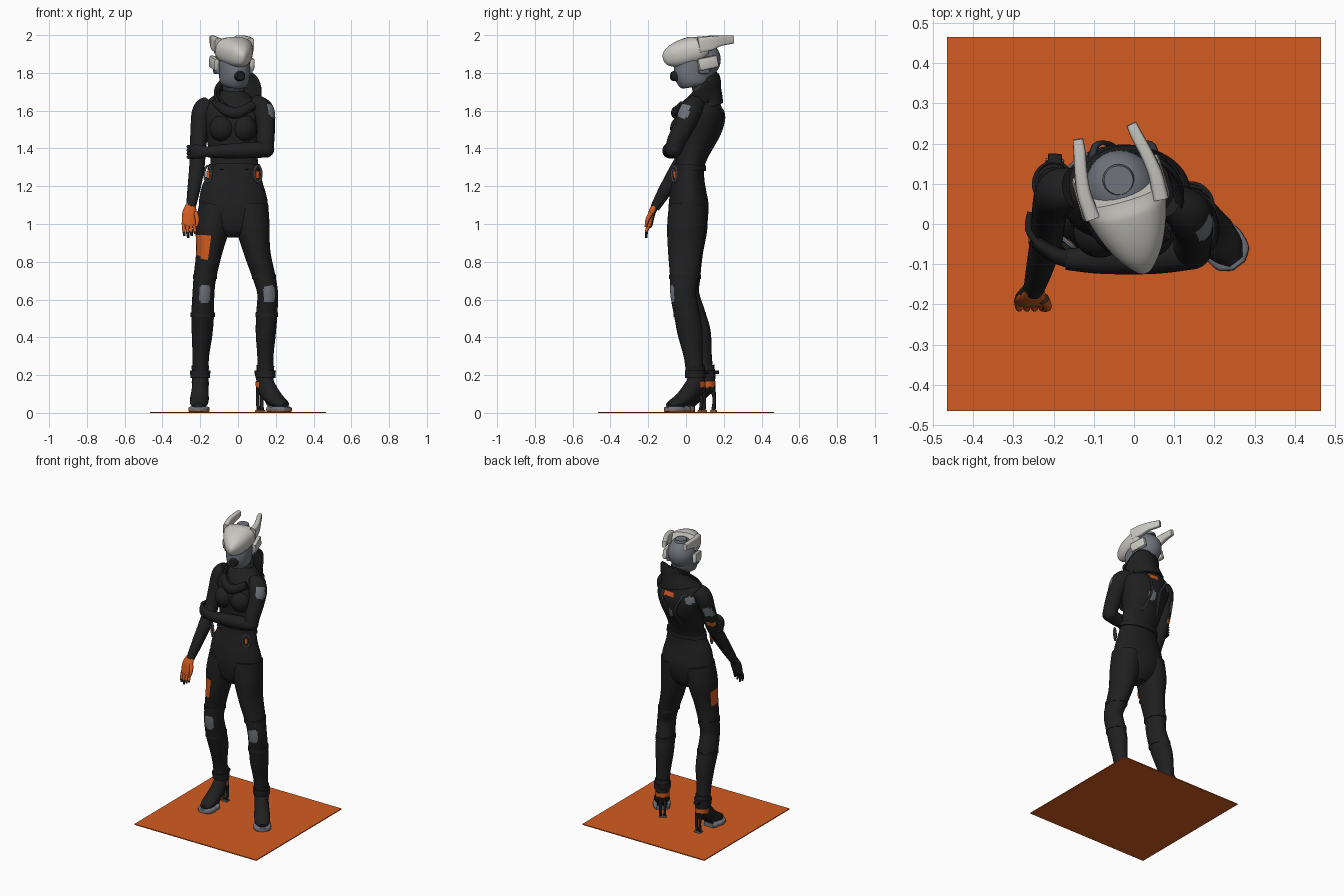
import bpy, bmesh, math
from mathutils import Vector, Matrix

def mat(name, c):
    m = bpy.data.materials.new(name)
    m.diffuse_color = (*c, 1)
    return m

BLACK = mat("suit_black", (0.014, 0.014, 0.014))
ORANGE = mat("orange", (0.65, 0.105, 0.014))
GREY = mat("mid_grey", (0.16, 0.175, 0.20))
WHITE = mat("shell_white", (0.58, 0.57, 0.53))
DARK = mat("dark_grey", (0.035, 0.037, 0.042))

def finish(name, bm, mats, paint=None, M=None, angle=40):
    if M:
        bm.transform(M)
    bmesh.ops.recalc_face_normals(bm, faces=bm.faces)
    bm.normal_update()
    if paint:
        for f in bm.faces:
            f.material_index = paint(f.calc_center_median(), f.normal)
    me = bpy.data.meshes.new(name)
    bm.to_mesh(me)
    bm.free()
    ob = bpy.data.objects.new(name, me)
    bpy.context.collection.objects.link(ob)
    for m in mats:
        me.materials.append(m)
    me.shade_smooth()
    me.set_sharp_from_angle(angle=math.radians(angle))
    return ob

def spline(pts, sub):
    """Catmull-Rom through tuples of any length"""
    out, n = [], len(pts)
    for i in range(n - 1):
        p = [pts[max(0, min(n - 1, i + k))] for k in (-1, 0, 1, 2)]
        for s in range(sub):
            t = s / sub
            out.append([0.5 * (2*b + (c - a)*t + (2*a - 5*b + 4*c - d)*t*t + (3*b - a - 3*c + d)*t**3)
                        for a, b, c, d in zip(*p)])
    return out + [list(pts[-1])]

def tube(name, pts, mats, paint=None, seg=24, sub=5, ref=(1, 0, 0), power=2, M=None, caps=True):
    """Loft of elliptical sections (x, y, z, side radius, other radius)"""
    rows, bm, rings = spline(pts, sub), bmesh.new(), []
    for i, r in enumerate(rows):
        a, b = rows[max(0, i - 1)], rows[min(len(rows) - 1, i + 1)]
        t = (Vector(b[:3]) - Vector(a[:3])).normalized()
        u = Vector(ref)
        u = (u - t * u.dot(t)).normalized()
        v = t.cross(u)
        ring = []
        for k in range(seg):
            c, s = math.cos(k * math.tau / seg), math.sin(k * math.tau / seg)
            c = math.copysign(abs(c) ** (2 / power), c)
            s = math.copysign(abs(s) ** (2 / power), s)
            ring.append(bm.verts.new(Vector(r[:3]) + u * c * r[3] + v * s * r[4]))
        rings.append(ring)
    for p, q in zip(rings, rings[1:]):
        for k in range(seg):
            bm.faces.new((p[k], p[(k + 1) % seg], q[(k + 1) % seg], q[k]))
    if caps:
        bm.faces.new(rings[0])
        bm.faces.new(rings[-1])
    return finish(name, bm, mats, paint, M)

def ball(name, loc, rad, m, M=None):
    bm = bmesh.new()
    bmesh.ops.create_uvsphere(bm, u_segments=28, v_segments=18, radius=1)
    bm.transform(Matrix.Translation(loc) @ Matrix.Diagonal((*rad, 1)))
    return finish(name, bm, [m], None, M)

def box(name, loc, size, m, bevel=0.0, M=None, rot=None):
    bm = bmesh.new()
    bmesh.ops.create_cube(bm, size=1)
    bm.transform(Matrix.Diagonal((*size, 1)))
    if bevel:
        bmesh.ops.bevel(bm, geom=bm.edges[:], offset=bevel, segments=2, affect='EDGES', profile=0.5)
    bm.transform(Matrix.Translation(loc) @ (rot or Matrix()))
    return finish(name, bm, [m], None, M)

# base plate
box("base_plate", (0, 0, 0.003), (0.93, 0.93, 0.006), ORANGE)

# torso, with painted patches on the back
def back_paint(c, n):
    if n.y > 0.2:
        if abs(c.z - 1.61) < 0.014 and abs(c.x) < 0.042:
            return 1
        if math.hypot(c.x + 0.14, c.z - 1.59) < 0.026 or math.hypot(c.x, (c.z - 1.48) * 0.8) < 0.025:
            return 2
    return 0

tube("torso", [(-.025, .01, .93, .05, .05), (-.025, .01, .98, .13, .09), (-.025, .014, 1.08, .18, .106),
               (-.025, .012, 1.17, .172, .096), (-.02, .015, 1.25, .145, .082), (-.02, .025, 1.33, .125, .078),
               (-.025, .045, 1.42, .135, .098), (-.025, .062, 1.5, .15, .122), (-.025, .082, 1.58, .165, .118),
               (-.025, .092, 1.64, .14, .095), (-.02, .1, 1.7, .065, .06)],
     [BLACK, ORANGE, GREY], back_paint, seg=72, sub=9)
for x in (-.085, .035):
    ball("bust", (x, -.018, 1.505), (.066, .066, .07), BLACK)
tube("belt", [(-.02, .02, 1.285, .142, .086), (-.02, .022, 1.315, .137, .085)], [BLACK], seg=40, sub=1)

# harness straps on the back
for s in (-1, 1):
    tube("back_strap", [(-.025 + s*.09, .1, 1.67, .01, .006), (-.025 + s*.07, .195, 1.6, .01, .006),
                        (-.02 + s*.03, .188, 1.5, .01, .006), (-.02 + s*.06, .125, 1.38, .01, .006)], [DARK], seg=8)

# legs, with knee pads and a thigh pocket patch
def leg_paint(kx, pocket):
    def f(c, n):
        if n.y < -0.1 and abs((c.x - kx) / .03)**4 + abs((c.z - .63) / .046)**4 < 1:
            return 2
        if pocket and .81 < c.z < .94 and n.x < 0.05 and n.y < 0.3 and not (c.x < -.2 and c.z < .83):
            return 1
        return 0
    return f

legs = {"left": ([(-.115, .015, 1.1, .09, .1), (-.135, .01, .98, .09, .103), (-.153, 0, .85, .069, .09),
                  (-.175, 0, .72, .06, .076), (-.183, 0, .63, .058, .07), (-.187, .03, .52, .06, .073),
                  (-.19, .062, .42, .055, .07), (-.197, .085, .3, .044, .052), (-.2, .1, .19, .042, .047)], -.177, True),
        "right": ([(.07, .01, 1.1, .09, .1), (.08, 0, .98, .088, .1), (.102, -.005, .85, .07, .09),
                   (.138, -.01, .72, .06, .075), (.157, -.015, .63, .055, .068), (.152, .005, .52, .056, .068),
                   (.147, .022, .42, .053, .066), (.145, .038, .3, .043, .05), (.145, .05, .19, .042, .047)], .165, False)}
for side, (pts, kx, pocket) in legs.items():
    tube(side + "_leg", pts, [BLACK, ORANGE, GREY], leg_paint(kx, pocket), seg=48, sub=10)
    for x, y, z, a, b in (pts[3], pts[5]):
        tube(side + "_knee_band", [(x, y, z - .012, a + .004, b + .004), (x, y, z + .012, a + .004, b + .004)],
             [BLACK], seg=32, sub=1)

# heeled boots, built facing -y then turned
for side, x, y, ang in (("left", -.2, .1, -3), ("right", .145, .05, 37)):
    M = Matrix.Translation((x, y, 0)) @ Matrix.Rotation(math.radians(ang), 4, 'Z')
    tube(side + "_boot", [(0, 0, .25, .046, .05), (0, .004, .17, .043, .05), (0, -.03, .115, .045, .052),
                          (0, -.09, .07, .05, .038), (0, -.145, .048, .044, .026), (0, -.18, .042, .02, .012)],
         [BLACK], M=M)
    tube(side + "_ankle_cuff", [(0, 0, .185, .052, .056), (0, 0, .225, .054, .058)], [BLACK], sub=1, M=M)
    box(side + "_cuff_tab", (0, .06, .215), (.035, .03, .02), BLACK, .004, M)
    tube(side + "_sole", [(0, -.055, .018, .035, .016), (0, -.075, .018, .05, .018), (0, -.1, .018, .052, .014),
                          (0, -.13, .018, .056, .018), (0, -.17, .018, .048, .016), (0, -.192, .02, .02, .012)],
         [GREY], power=4, M=M)
    for a in (-1, 1):  # split heel posts
        tube(side + "_heel_post", [(a*.014, .035, .14, .014, .02), (a*.014, .05, .08, .009, .009),
                                   (a*.012, .045, .01, .009, .012)], [BLACK], seg=10, M=M)
    box(side + "_heel_tip", (0, .045, .007), (.045, .035, .014), GREY, .003, M)
    tube(side + "_arch", [(0, .045, .12, .03, .008), (0, -.02, .075, .03, .008), (0, -.07, .03, .035, .008)],
         [BLACK], seg=12, M=M)
    tube(side + "_heel_patch", [(0, .012, .135, .044, .044), (0, .01, .165, .046, .046)], [BLACK, ORANGE],
         lambda c, n, m=M.inverted(): int((m @ c).y > .0), sub=1, M=M)

# hanging arm and hand with orange palm
tube("left_arm", [(-.15, .09, 1.64, .04, .05), (-.185, .08, 1.6, .056, .058), (-.205, .05, 1.49, .047, .05),
                  (-.212, .01, 1.38, .042, .045), (-.22, -.05, 1.28, .04, .042), (-.236, -.115, 1.17, .033, .035),
                  (-.25, -.165, 1.085, .025, .025)], [BLACK, GREY, ORANGE],
     lambda c, n: 1 if 1.48 < c.z < 1.54 and n.y > .1 and n.x < -.3 else
     2 if 1.4 < c.z < 1.43 and n.y > .2 and n.x < 0 else 0, seg=32, sub=8)
palm = lambda c, n: int(n.x * .6 - n.y * .8 > -.15 and c.z > .96)
tube("left_palm", [(-.25, -.16, 1.1, .026, .02), (-.256, -.18, 1.06, .038, .019), (-.26, -.192, 1.0, .038, .016),
                   (-.262, -.195, .985, .034, .012)], [BLACK, ORANGE], palm)
for i in range(4):
    x = -.289 + i * .019
    tube("left_finger", [(x, -.193, 1.0, .009, .01), (x + .003, -.208, .965, .009, .009),
                         (x + .006, -.21, .925 + .012 * abs(i - 1), .006, .006)], [BLACK, ORANGE], palm, seg=10)
tube("left_thumb", [(-.225, -.185, 1.06, .014, .014), (-.215, -.205, 1.02, .011, .011), (-.222, -.212, .985, .007, .007)],
     [BLACK, ORANGE], palm, seg=10)

# folded arm crossing the body
tube("right_upper_arm", [(.09, .06, 1.645, .04, .05), (.135, .025, 1.6, .056, .06), (.147, -.01, 1.52, .049, .055),
                         (.145, -.05, 1.44, .047, .05), (.145, -.065, 1.395, .045, .045)], [BLACK, GREY],
     lambda c, n: int(n.x > .3 and ((c.y + .012) / .032)**4 + ((c.z - 1.6) / .038)**4 < 1), seg=36, sub=9)
ball("right_elbow", (.146, -.066, 1.395), (.046, .046, .044), BLACK)
tube("right_forearm", [(.15, -.068, 1.395, .044, .043), (.05, -.082, 1.39, .042, .042),
                       (-.08, -.088, 1.385, .036, .037), (-.17, -.088, 1.382, .026, .028)], [BLACK], ref=(0, 1, 0))
tube("right_hand", [(-.16, -.088, 1.383, .022, .026), (-.2, -.075, 1.383, .02, .036), (-.245, -.045, 1.383, .016, .036)],
     [BLACK], ref=(0, 1, 0))
for i in range(4):
    z = 1.355 + i * .018
    tube("right_finger", [(-.235, -.055, z, .01, .009), (-.262, -.015, z, .01, .009), (-.258, .03, z, .008, .008)],
         [BLACK], ref=(0, 0, 1), seg=10)

# hip clips: looped rings with orange tags
for x, y, a in ((.105, -.062, 35), (-.16, -.05, -40)):
    M = Matrix.Translation((x, y, 1.265)) @ Matrix.Rotation(math.radians(a), 4, 'Z')
    loop = [(.024 * math.cos(t * math.tau / 12), 0, .042 * math.sin(t * math.tau / 12), .006, .006) for t in range(13)]
    tube("hip_clip", loop, [GREY], ref=(0, 1, 0), seg=8, sub=2, M=M)
    box("hip_tag", (0, .004, -.005), (.022, .008, .04), ORANGE, .002, M)

# neck and flared collar
tube("neck", [(-.02, .1, 1.66, .06, .06), (-.025, .09, 1.78, .06, .065)], [DARK], sub=2)
col = tube("collar", [(-.015, .085, 1.63, .13, .1), (-.01, .08, 1.655, .105, .105), (0, .065, 1.68, .105, .13),
                      (.002, .055, 1.692, .12, .15)], [BLACK], caps=False, seg=40)
for v in col.data.vertices:  # raised rear corner and dipped front
    if v.co.z > 1.65:
        v.co.z += max(0, v.co.x) * max(0, v.co.y) * 3 - .012 * (v.co.y < -.02)
sol = col.modifiers.new("thickness", 'SOLIDIFY')
sol.thickness = .012
tube("scarf_fold", [(-.12, .03, 1.64, .02, .02), (-.06, -.045, 1.6, .022, .028), (.0, -.055, 1.59, .022, .03),
                    (.08, -.02, 1.63, .02, .022)], [BLACK], ref=(0, 1, 0))

# helmeted head, built facing -y then turned
H = Matrix.Translation((-.03, .08, 0)) @ Matrix.Rotation(math.radians(16), 4, 'Z')
ball("skull", (0, .005, 1.87), (.09, .1, .1), GREY, H)
tube("crown_disc", [(0, .03, 1.955, .04, .04), (0, .03, 1.972, .036, .036)], [GREY], sub=1, M=H)
tube("jaw", [(0, -.04, 1.728, .05, .06), (0, -.042, 1.745, .072, .088), (0, -.04, 1.79, .08, .108),
             (0, -.03, 1.86, .084, .11)], [GREY], seg=36, M=H)
tube("mouth_filter", [(0, -.1, 1.785, .03, .03), (0, -.15, 1.783, .028, .027), (0, -.165, 1.783, .02, .02)],
     [BLACK], sub=2, M=H)
tube("visor", [(0, -.207, 1.872, .008, .014), (0, -.195, 1.876, .026, .036), (0, -.155, 1.888, .058, .06),
               (0, -.1, 1.903, .084, .073), (0, -.04, 1.918, .102, .076), (0, .0, 1.935, .106, .06)],
     [WHITE], seg=40, power=2.3, M=H)
for s in (-1, 1):
    tube("horn", [(s*.088, -.04, 1.945, .02, .04), (s*.092, .02, 1.955, .018, .038), (s*.086, .07, 1.968, .016, .029),
                  (s*.074, .125, 1.974, .015, .024), (s*.069, .156, 1.976, .013, .021)], [WHITE], power=4, M=H)
    box("ear_cover", (s*.098, .01, 1.852), (.03, .11, .066), WHITE, .012, H, Matrix.Rotation(.2, 4, 'X'))
    box("ear_core", (s*.088, -.01, 1.82), (.03, .06, .05), GREY, .01, H)
